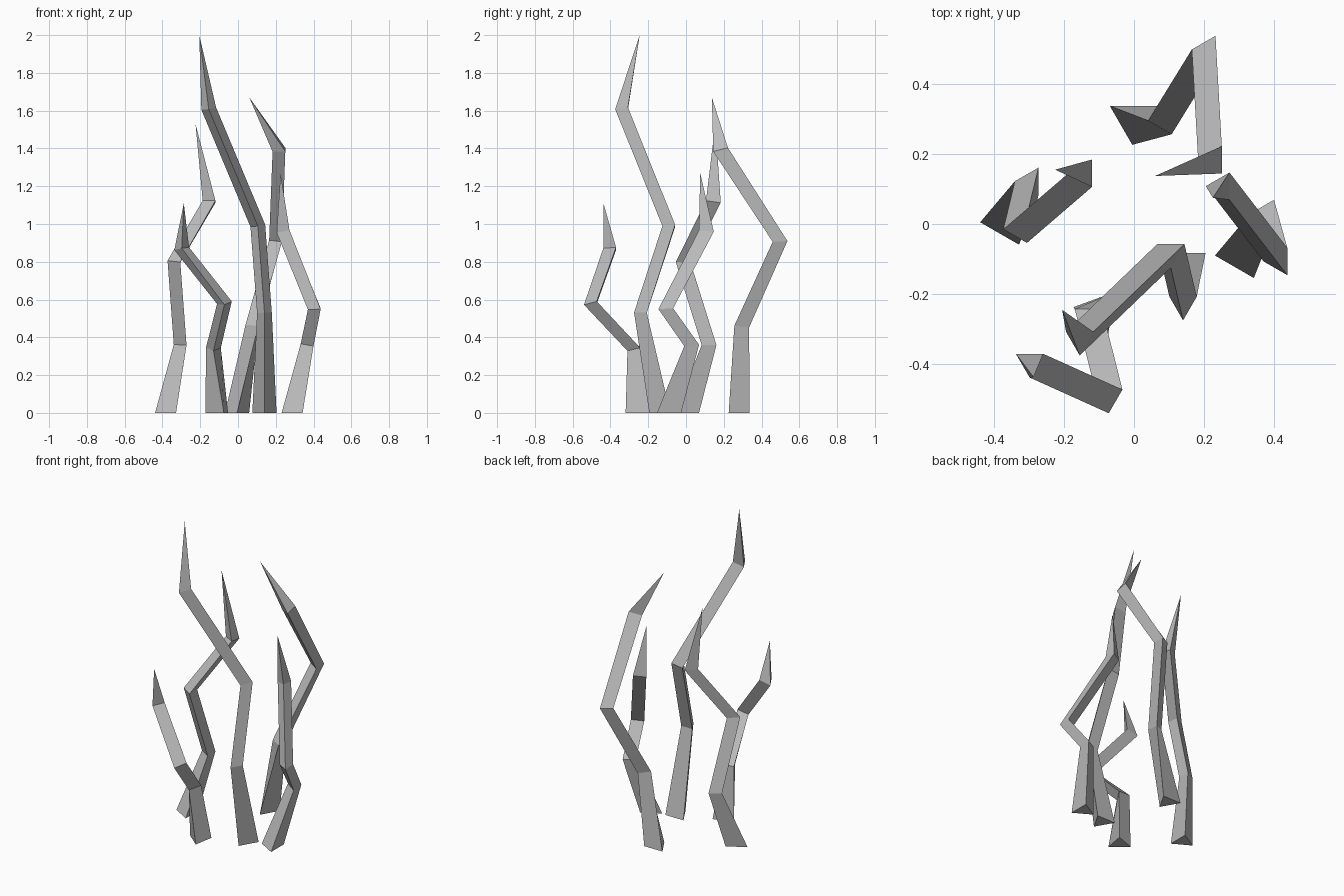
import bpy, bmesh
from math import cos, sin, radians
from mathutils import Vector

cube = bpy.data.objects.get("Cube")
if cube:
    bpy.data.objects.remove(cube)

stone = bpy.data.materials.new("stone_grey")
stone.use_nodes = True
stone.diffuse_color = (0.5, 0.5, 0.5, 1)
stone.node_tree.nodes["Principled BSDF"].inputs["Base Color"].default_value = stone.diffuse_color

BASE_RADIUS = 0.074
STEM_RADIUS = 0.045
LEAN = 0.6  # how far each joint tilts toward the bend


def joint_slope(path, i):
    """Slope of the cut plane at a joint, from the mean of both directions."""
    if i == 0:
        return Vector((0, 0))
    mean = (path[i] - path[i - 1]).normalized() + (path[i + 1] - path[i]).normalized()
    return -LEAN * mean.xy / mean.z


def tendril(name, path, base_turn, turn):
    """Three-sided crooked stem that narrows above the base and ends in a spike."""
    path = [Vector(p) for p in path]
    bm = bmesh.new()
    rings = []
    for i, centre in enumerate(path[:-1]):
        radius, start = (STEM_RADIUS, turn) if i else (BASE_RADIUS, base_turn)
        slope = joint_slope(path, i)
        ring = []
        for k in range(3):
            a = radians(start + k * 120)
            offset = Vector((cos(a), sin(a))) * radius
            ring.append(bm.verts.new(centre + Vector((*offset, offset.dot(slope)))))
        rings.append(ring)
    tip = bm.verts.new(path[-1])

    # Base cap, stem sides and spike
    bm.faces.new(rings[0][::-1])
    for k in range(3):
        n = (k + 1) % 3
        for low, high in zip(rings, rings[1:]):
            bm.faces.new((low[k], low[n], high[n], high[k]))
        bm.faces.new((rings[-1][k], rings[-1][n], tip))
    bmesh.ops.recalc_face_normals(bm, faces=bm.faces)

    mesh = bpy.data.meshes.new(name)
    bm.to_mesh(mesh)
    bm.free()
    mesh.materials.append(stone)
    obj = bpy.data.objects.new(name, mesh)
    bpy.context.collection.objects.link(obj)


# Each path runs from the ground through three joints to the tip
tendril("tall_tendril",
        [(.14, -.12, 0), (.14, -.23, .53), (.105, -.08, .99), (-.155, -.33, 1.61), (-.205, -.245, 2)],
        -90, -90)
tendril("back_tendril",
        [(-.005, .3, 0), (.085, .295, .46), (.21, .498, .91), (.228, .183, 1.39), (.06, .137, 1.67)],
        -90, -60)
tendril("right_tendril",
        [(-.365, .005, 0), (-.295, .122, .36), (-.328, -.015, .8), (-.142, .145, 1.12), (-.225, .155, 1.53)],
        -60, -60)
tendril("front_tendril",
        [(-.1, -.25, 0), (-.13, -.265, .34), (-.072, -.495, .58), (-.298, -.393, .87), (-.287, -.437, 1.11)],
        -70, -90)
tendril("left_tendril",
        [(.305, -.09, 0), (.377, .03, .36), (.415, -.107, .55), (.25, .108, .96), (.225, .075, 1.27)],
        -60, -60)
